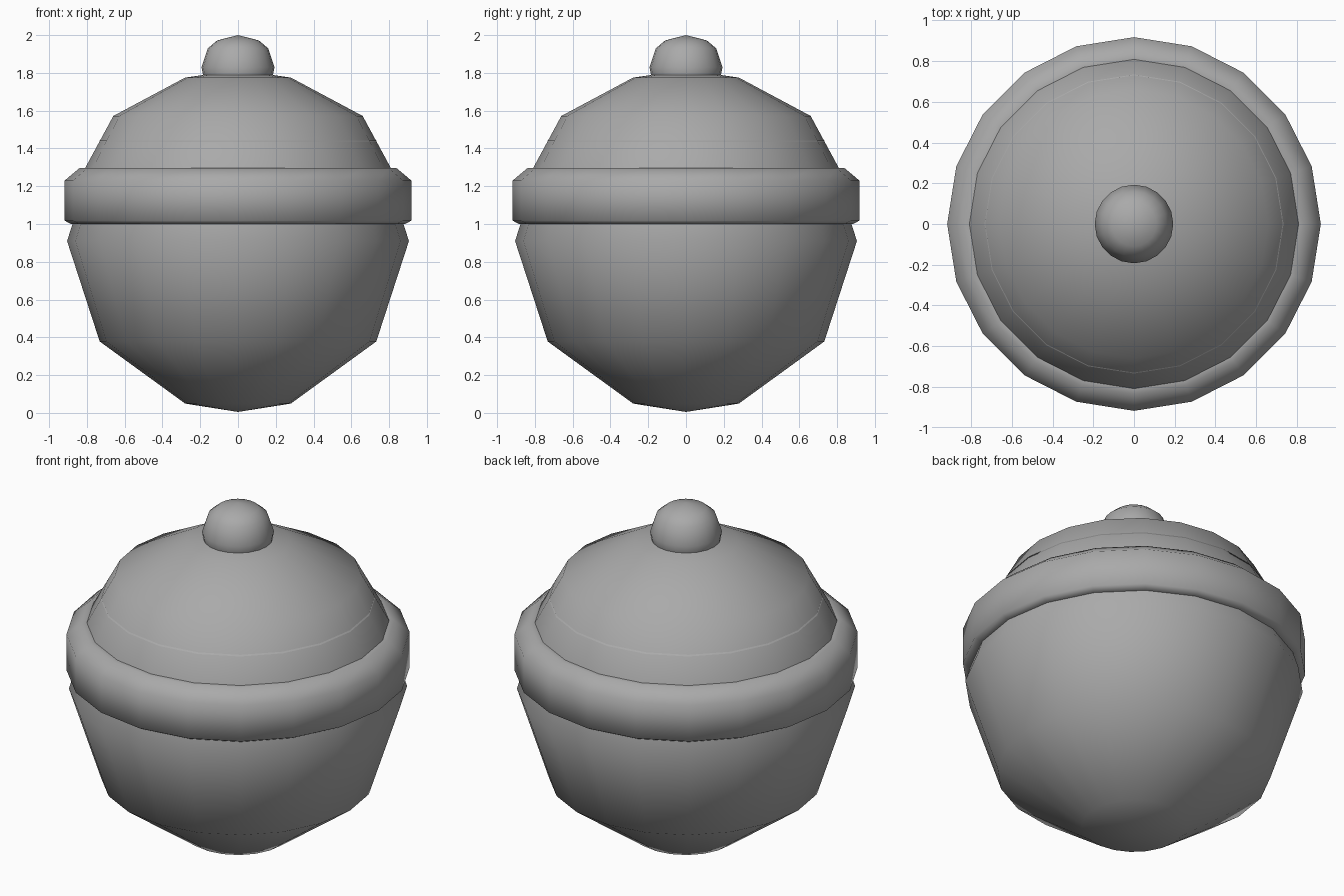
import bpy
import bmesh
from math import cos, sin, pi, radians

if "Cube" in bpy.data.objects:
    bpy.data.objects.remove(bpy.data.objects["Cube"], do_unlink=True)

# One plain grey for the whole model
grey = bpy.data.materials.new("plain grey")
grey.use_nodes = True
grey.diffuse_color = (0.4, 0.4, 0.4, 1)
grey.node_tree.nodes["Principled BSDF"].inputs["Base Color"].default_value = (0.4, 0.4, 0.4, 1)


def lathe(name, profile, sides=20, closed=False):
    """Revolve (radius, height) points round the z axis, smooth shaded."""
    bm = bmesh.new()
    rings = []
    for r, z in profile:
        if r == 0:
            rings.append([bm.verts.new((0, 0, z))] * sides)
        else:
            rings.append([bm.verts.new((r * cos(2 * pi * i / sides), r * sin(2 * pi * i / sides), z))
                          for i in range(sides)])
    pairs = list(zip(rings, rings[1:]))
    if closed:
        pairs.append((rings[-1], rings[0]))
    for low, high in pairs:
        for i in range(sides):
            j = (i + 1) % sides
            corners = dict.fromkeys((low[i], low[j], high[j], high[i]))
            bm.faces.new(list(corners))
    bmesh.ops.recalc_face_normals(bm, faces=bm.faces)
    for face in bm.faces:
        face.smooth = True
    mesh = bpy.data.meshes.new(name)
    bm.to_mesh(mesh)
    bm.free()
    mesh.materials.append(grey)
    obj = bpy.data.objects.new(name, mesh)
    bpy.context.collection.objects.link(obj)
    return obj


# Round bowl: coarse sphere rings, running up inside the lid
radius = 0.905
bowl = [(0, 0.005)]
for angle in (18, 54, 90, 126):
    a = radians(angle)
    bowl.append((radius * sin(a), 0.91 - radius * cos(a)))
bowl.append((0, 1.45))
lathe("bowl", bowl)

# Domed lid, its skirt hidden in the rim
lathe("lid", [(0.86, 1.1), (0.81, 1.295), (0.66, 1.572), (0.28, 1.775), (0, 1.815)])

# Thick rounded rim band
lathe("rim", [(0.78, 1.0), (0.885, 1.0), (0.918, 1.018), (0.918, 1.23),
              (0.838, 1.297), (0.75, 1.297)], closed=True)

# Knob on top
lathe("knob", [(0, 1.7), (0.17, 1.74), (0.185, 1.787), (0.193, 1.83), (0.16, 1.93),
               (0.11, 1.972), (0, 2.0)])
